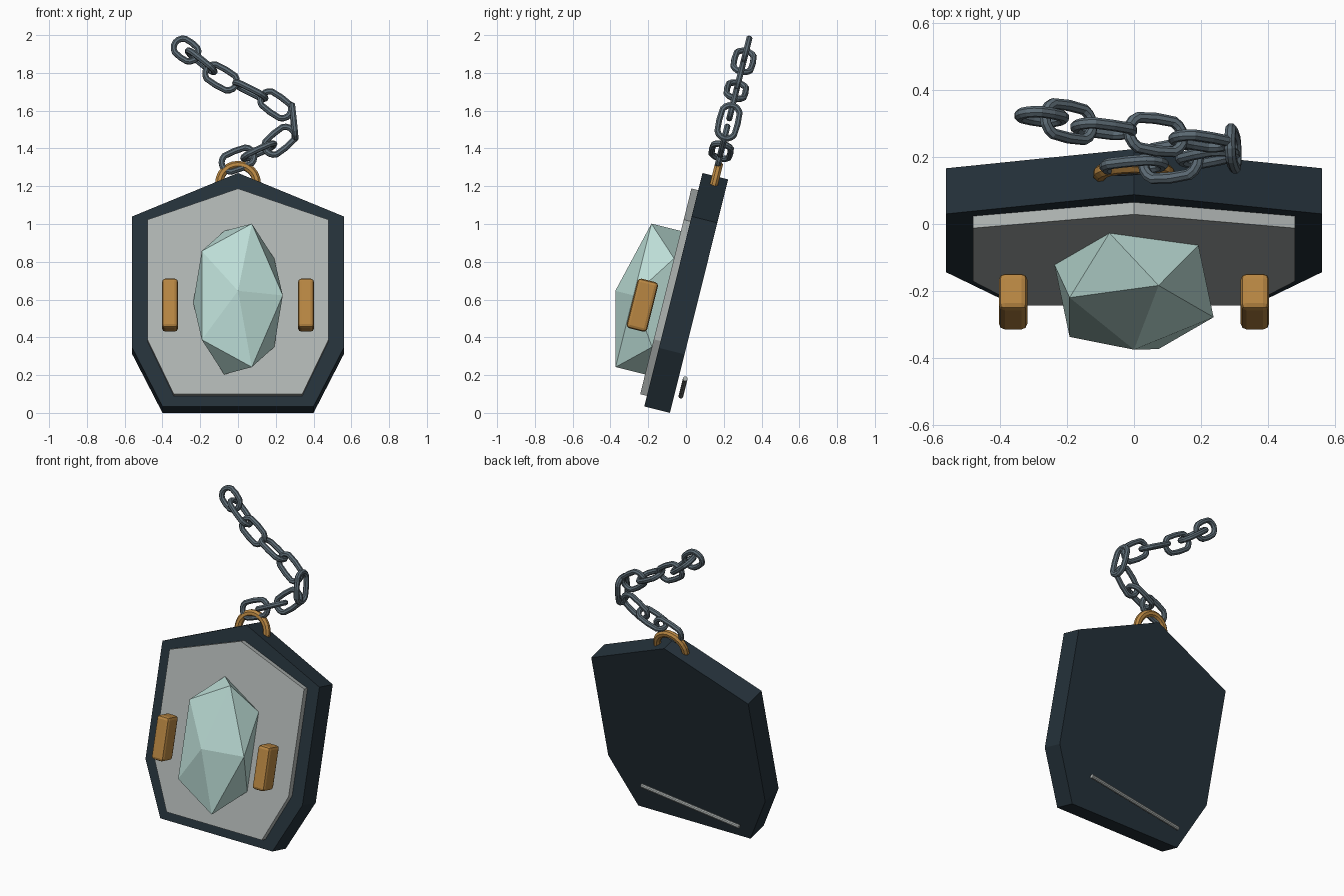
import bpy, bmesh, math
from mathutils import Matrix, Vector

if "Cube" in bpy.data.objects:
    bpy.data.objects.remove(bpy.data.objects["Cube"])

# Everything is built upright, then leaned back by this transform
LEAN = Matrix.Translation((0, -0.085, 0)) @ Matrix.Rotation(math.radians(-14), 4, 'X')


def material(name, rgb):
    m = bpy.data.materials.new(name)
    m.use_nodes = True
    m.diffuse_color = (*rgb, 1)
    m.node_tree.nodes["Principled BSDF"].inputs["Base Color"].default_value = (*rgb, 1)
    return m


NAVY = material("dark navy", (0.018, 0.031, 0.042))
GREY = material("pale grey", (0.43, 0.46, 0.45))
AQUA = material("pale aqua", (0.50, 0.72, 0.67))
GOLD = material("gold", (0.48, 0.24, 0.055))
STEEL = material("blue steel", (0.11, 0.15, 0.18))


def finish(name, bm, mat, place=Matrix()):
    bmesh.ops.recalc_face_normals(bm, faces=bm.faces)
    mesh = bpy.data.meshes.new(name)
    bm.to_mesh(mesh)
    bm.free()
    mesh.materials.append(mat)
    ob = bpy.data.objects.new(name, mesh)
    bpy.context.collection.objects.link(ob)
    ob.matrix_world = LEAN @ place
    return ob


def shield(name, half, front, back, mat):
    """Prism from the right half of a mirrored outline, peak first."""
    outline = half + [(-x, z) for x, z in reversed(half) if x > 0]
    bm = bmesh.new()
    face = bm.faces.new([bm.verts.new((x, front, z)) for x, z in outline])
    ext = bmesh.ops.extrude_face_region(bm, geom=[face], use_keep_orig=True)
    moved = [v for v in ext["geom"] if isinstance(v, bmesh.types.BMVert)]
    bmesh.ops.translate(bm, verts=moved, vec=(0, back - front, 0))
    return finish(name, bm, mat)


def ring(name, radius, wire, stretch, mat, place, around=20, sides=8):
    """Torus in the XZ plane, pulled apart along X by stretch."""
    bm = bmesh.new()
    loops = []
    for i in range(around):
        a = math.tau * i / around
        shift = 0 if abs(math.cos(a)) < 1e-4 else math.copysign(stretch, math.cos(a))
        loop = []
        for j in range(sides):
            b = math.tau * (j + 0.5) / sides
            r = radius + wire * math.cos(b)
            loop.append(bm.verts.new((r * math.cos(a) + shift, wire * math.sin(b), r * math.sin(a))))
        loops.append(loop)
    for i in range(around):
        p, q = loops[i], loops[(i + 1) % around]
        for j in range(sides):
            k = (j + 1) % sides
            bm.faces.new((p[j], p[k], q[k], q[j]))
    return finish(name, bm, mat, place)


# Backing plate and raised inlay
shield("backing_plate", [(0, 1.274), (0.56, 1.037), (0.56, 0.32), (0.4, 0)], -0.14, 0, NAVY)
shield("front_inlay", [(0, 1.18), (0.48, 1.01), (0.48, 0.357), (0.34, 0.058)], -0.177, -0.13, GREY)

# Faceted gem with one point facing forward
bm = bmesh.new()
bmesh.ops.create_icosphere(bm, subdivisions=1, radius=1)
bmesh.ops.rotate(bm, verts=bm.verts, matrix=Matrix.Rotation(math.pi / 2, 3, 'X'))
bmesh.ops.scale(bm, verts=bm.verts, vec=(0.265, 0.18, 0.46))
finish("gem", bm, AQUA, Matrix.Translation((0, -0.257, 0.557)))

# Gold pegs either side of the gem
for side, sx in (("left", 1), ("right", -1)):
    bm = bmesh.new()
    bmesh.ops.create_cube(bm, size=1)
    bmesh.ops.scale(bm, verts=bm.verts, vec=(0.085, 0.112, 0.27))
    bmesh.ops.bevel(bm, geom=bm.edges[:], offset=0.018, segments=2, profile=0.5, affect='EDGES')
    finish(side + "_peg", bm, GOLD, Matrix.Translation((sx * 0.36, -0.28, 0.518)))

# Hanging loop sunk into the top of the plate
ring("hanging_loop", 0.1, 0.023, 0, GOLD, Matrix.Translation((0, -0.067, 1.235)), around=24)

# Chain links along a path, alternately turned a quarter
path = [(0.0, 1.34), (0.11, 1.385), (0.22, 1.44), (0.295, 1.54), (0.2, 1.63),
        (0.065, 1.705), (-0.09, 1.775), (-0.195, 1.86), (-0.275, 1.92)]
pts = [Vector((x, -0.072, (z - 0.017) / 0.97)) for x, z in path]
last = len(pts) - 1
for i, p in enumerate(pts):
    t = pts[min(i + 1, last)] - pts[max(i - 1, 0)]
    turn = Matrix.Rotation(-math.atan2(t.z, t.x), 4, 'Y')
    twist = Matrix.Rotation(math.pi / 2 * (i % 2), 4, 'X')
    ring(f"chain_link_{i + 1}", 0.05, 0.017, 0.02 if i == last else 0.04, STEEL,
         Matrix.Translation(p) @ turn @ twist, around=16)

# Thin slanted rod behind the plate
a, b = Vector((0.32, 0.035, 0.195)), Vector((-0.36, 0.035, 0.1))
bm = bmesh.new()
bmesh.ops.create_cone(bm, cap_ends=True, segments=10, radius1=0.013, radius2=0.013, depth=(a - b).length)
finish("rear_rod", bm, GREY,
       Matrix.Translation((a + b) / 2) @ (a - b).to_track_quat('Z', 'Y').to_matrix().to_4x4())
